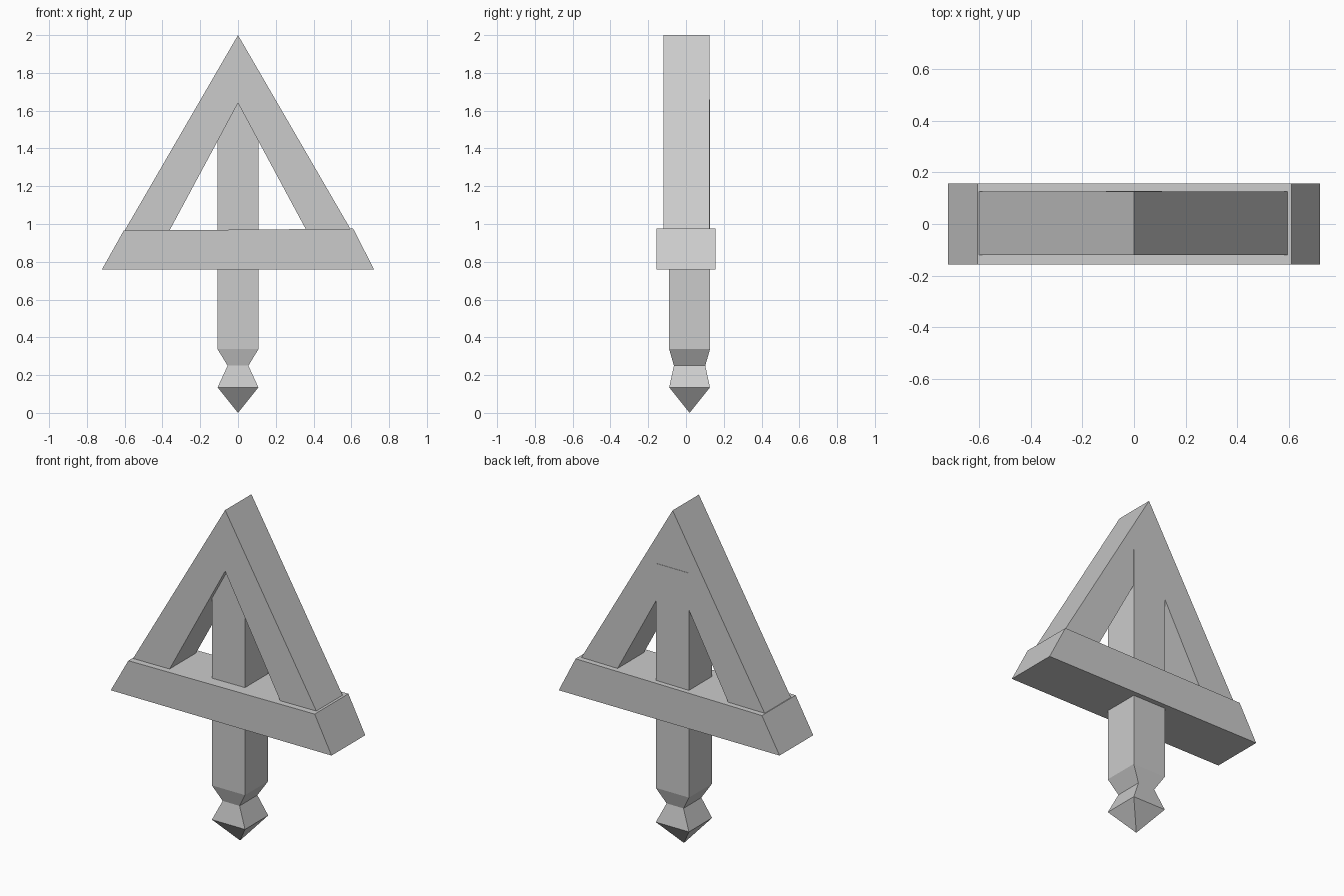
import bpy
import bmesh

cube = bpy.data.objects.get("Cube")
if cube:
    bpy.data.objects.remove(cube, do_unlink=True)

grey = bpy.data.materials.new("plain grey")
grey.use_nodes = True
grey.diffuse_color = (0.6, 0.6, 0.6, 1)
grey.node_tree.nodes["Principled BSDF"].inputs["Base Color"].default_value = (0.6, 0.6, 0.6, 1)


def finish(name, bm):
    bmesh.ops.recalc_face_normals(bm, faces=bm.faces)
    mesh = bpy.data.meshes.new(name)
    bm.to_mesh(mesh)
    bm.free()
    mesh.materials.append(grey)
    obj = bpy.data.objects.new(name, mesh)
    bpy.context.collection.objects.link(obj)
    return obj


def prism(name, outline, y_front, y_back):
    """Extrude an x-z outline along y."""
    bm = bmesh.new()
    face = bm.faces.new([bm.verts.new((x, y_front, z)) for x, z in outline])
    ext = bmesh.ops.extrude_face_region(bm, geom=[face])["geom"]
    moved = [v for v in ext if isinstance(v, bmesh.types.BMVert)]
    bmesh.ops.translate(bm, verts=moved, vec=(0, y_back - y_front, 0))
    return finish(name, bm)


def square_column(name, rings, tip_z, y_mid):
    """Stack rectangular rings (half width, half depth, z) above a pointed tip."""
    bm = bmesh.new()
    loops = [[bm.verts.new((sx * w, y_mid + sy * d, z))
              for sx, sy in ((-1, -1), (1, -1), (1, 1), (-1, 1))]
             for w, d, z in rings]
    tip = bm.verts.new((0, y_mid, tip_z))
    for i in range(4):
        j = (i + 1) % 4
        bm.faces.new((tip, loops[0][i], loops[0][j]))
        for low, high in zip(loops, loops[1:]):
            bm.faces.new((low[i], low[j], high[j], high[i]))
    bm.faces.new(loops[-1])
    return finish(name, bm)


# Sloping arms, open at the bottom, with feet sunk into the crossbar
prism("arrow_frame",
      [(0, 2), (0.638, 0.9), (0.398, 0.9), (0, 1.64), (-0.398, 0.9), (-0.638, 0.9)],
      -0.12, 0.125)

# Wide crossbar with slanted ends
prism("crossbar", [(-0.72, 0.76), (0.72, 0.76), (0.61, 0.975), (-0.605, 0.965)],
      -0.157, 0.157)

# Central post with a pinched neck and pointed foot
square_column("post", [(0.108, 0.108, 0.135), (0.055, 0.083, 0.25),
                       (0.108, 0.108, 0.337), (0.108, 0.108, 1.66)], 0, 0.019)
